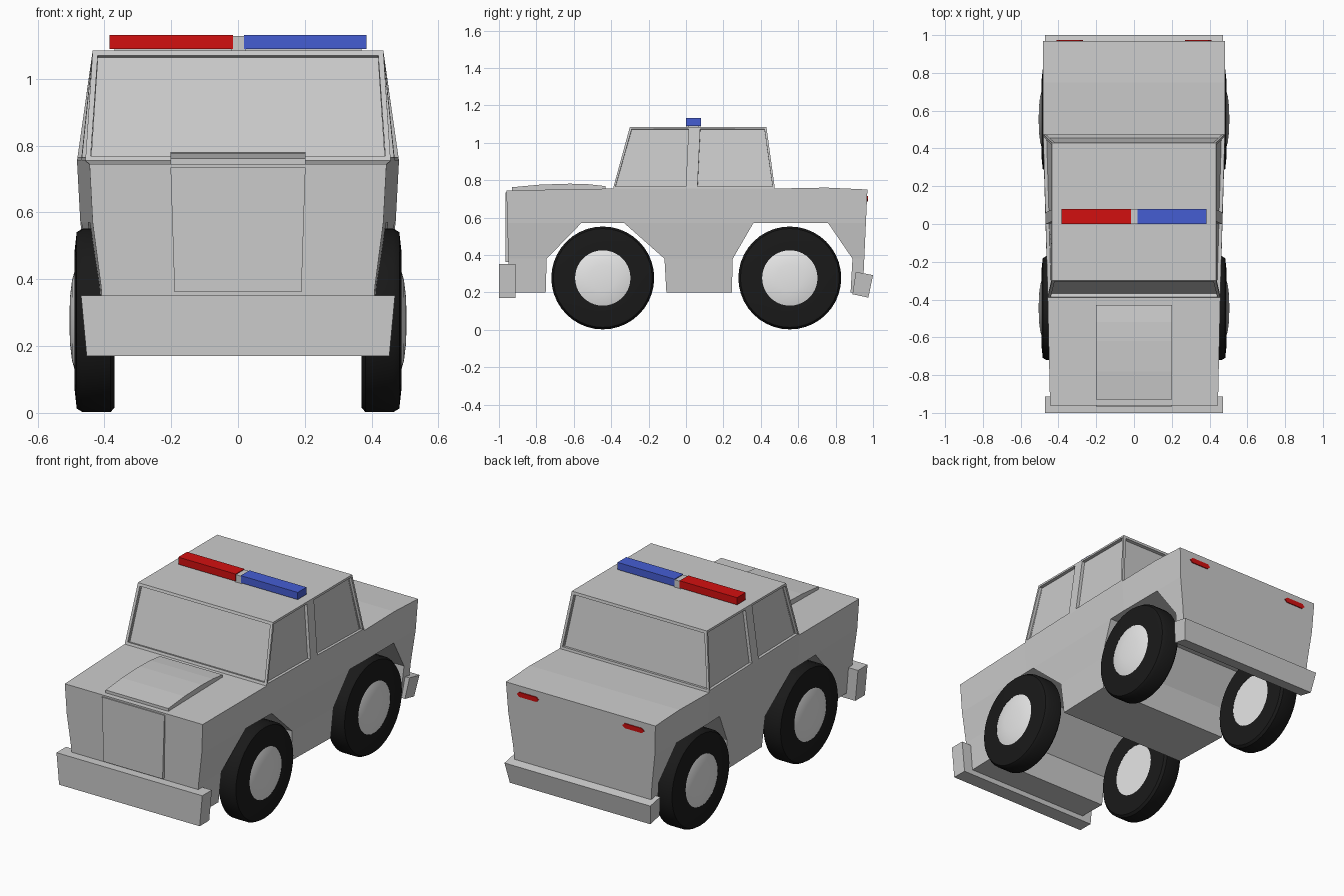
import bpy, bmesh, math
from mathutils import Vector

cube = bpy.data.objects.get("Cube")
if cube:
    bpy.data.objects.remove(cube, do_unlink=True)


def material(name, rgb):
    m = bpy.data.materials.new(name)
    m.use_nodes = True
    m.diffuse_color = (*rgb, 1)
    m.node_tree.nodes["Principled BSDF"].inputs["Base Color"].default_value = (*rgb, 1)
    return m


grey = material("body grey", (0.6, 0.6, 0.6))
silver = material("hub silver", (0.8, 0.8, 0.8))
black = material("tyre black", (0.01, 0.01, 0.01))
red = material("lamp red", (0.65, 0.005, 0.005))
blue = material("lamp blue", (0.06, 0.11, 0.65))


def finish(bm, name, mat, smooth=False):
    bmesh.ops.recalc_face_normals(bm, faces=bm.faces)
    mesh = bpy.data.meshes.new(name)
    bm.to_mesh(mesh)
    bm.free()
    mesh.materials.append(mat)
    ob = bpy.data.objects.new(name, mesh)
    bpy.context.collection.objects.link(ob)
    if smooth:
        bpy.ops.object.select_all(action="DESELECT")
        ob.select_set(True)
        bpy.context.view_layer.objects.active = ob
        bpy.ops.object.shade_smooth_by_angle(angle=math.radians(35))
    return ob


def prism(points, depth):
    """Solid from a closed outline, swept along the depth vector."""
    bm = bmesh.new()
    face = bm.faces.new([bm.verts.new(p) for p in points])
    out = bmesh.ops.extrude_face_region(bm, geom=[face])["geom"]
    bmesh.ops.translate(bm, vec=depth, verts=[v for v in out if isinstance(v, bmesh.types.BMVert)])
    return bm


def side_prism(outline, half):
    return prism([(-half, y, z) for y, z in outline], (2 * half, 0, 0))


def box(name, lo, hi, mat):
    bm = prism([(lo[0], lo[1], lo[2]), (hi[0], lo[1], lo[2]),
                (hi[0], hi[1], lo[2]), (lo[0], hi[1], lo[2])], (0, 0, hi[2] - lo[2]))
    return finish(bm, name, mat)


def lerp_table(table, t):
    for (a, u), (b, v) in zip(table, table[1:]):
        if t <= b:
            return u + (v - u) * max(0, (t - a) / (b - a))
    return table[-1][1]


def half_width(y, z):
    top = lerp_table([(-0.96, 0.445), (-0.39, 0.457), (0.475, 0.482), (0.97, 0.482)], y)
    return top - lerp_table([(0.2, 0.05), (0.38, 0.035), (0.57, 0.01), (0.755, 0)], z)


# Lower body: side outline with both wheel arches, then tapered in width
outline = [(-0.945, 0.2), (-0.96, 0.745), (-0.39, 0.755), (0.475, 0.755),
           (0.75, 0.76), (0.97, 0.75), (0.945, 0.2), (0.88, 0.2),
           (0.89, 0.38), (0.76, 0.57), (0.36, 0.57), (0.25, 0.38), (0.245, 0.2),
           (-0.105, 0.2), (-0.115, 0.38), (-0.33, 0.57), (-0.56, 0.57),
           (-0.745, 0.38), (-0.75, 0.2)]
bm = side_prism(outline, 1)
for axis, cuts in ((2, (0.38, 0.57)), (1, (-0.39, 0.05, 0.475))):
    for c in cuts:
        co, no = Vector(), Vector()
        co[axis], no[axis] = c, 1
        bmesh.ops.bisect_plane(bm, geom=bm.verts[:] + bm.edges[:] + bm.faces[:],
                               plane_co=co, plane_no=no, dist=1e-5)
for v in bm.verts:
    v.co.x *= half_width(v.co.y, v.co.z)
bmesh.ops.triangulate(bm, faces=[f for f in bm.faces if len(f.verts) > 4])
finish(bm, "lower_body", grey)

# Cabin: two rings joined by walls, with recessed windows between the pillars
bm = bmesh.new()
rings = []
for z, ys in ((0.755, (-0.39, 0.01, 0.05, 0.475)), (1.085, (-0.30, 0.025, 0.065, 0.43))):
    w = (lambda y: 0.435) if z > 1 else (lambda y: half_width(y, 0.755))
    rings.append([bm.verts.new((w(y), y, z)) for y in ys]
                 + [bm.verts.new((-w(y), y, z)) for y in reversed(ys)])
low, high = rings
walls = [bm.faces.new((low[i], low[(i + 1) % 8], high[(i + 1) % 8], high[i])) for i in range(8)]
bm.faces.new(high)
bmesh.ops.recalc_face_normals(bm, faces=bm.faces)
panes = [f for i, f in enumerate(walls) if i not in (1, 5)]
for f in panes:
    wide = abs(f.normal.y) > 0.5
    bmesh.ops.inset_individual(bm, faces=[f], thickness=0.022 if wide else 0.016, depth=0)
    bmesh.ops.inset_individual(bm, faces=[f], thickness=0.0005, depth=-0.018)
finish(bm, "cabin", grey)

# Bonnet panel and grille panel
finish(side_prism([(-0.93, 0.74), (-0.93, 0.762), (-0.78, 0.776), (-0.62, 0.781),
                   (-0.52, 0.778), (-0.43, 0.768), (-0.43, 0.74)], 0.202), "bonnet_panel", grey)
finish(prism([(-0.19, -0.966, 0.362), (0.19, -0.966, 0.362),
              (0.202, -0.966, 0.735), (-0.202, -0.966, 0.735)], (0, 0.02, 0)), "grille_panel", grey)

# Bumpers, a little narrower at the bottom
for name, section in (("front_bumper", [(-1, 0.17), (-1, 0.352), (-0.912, 0.352), (-0.912, 0.17)]),
                      ("rear_bumper", [(0.89, 0.19), (0.908, 0.31), (1, 0.292), (0.975, 0.172)])):
    bm = side_prism(section, 1)
    for v in bm.verts:
        v.co.x *= 0.47 if v.co.z > 0.25 else 0.453
    finish(bm, name, grey)

# Roof light bar
box("red_beacon", (-0.385, 0, 1.09), (-0.015, 0.08, 1.132), red)
box("blue_beacon", (0.018, 0, 1.09), (0.385, 0.08, 1.132), blue)
box("beacon_mount", (-0.02, 0.002, 1.08), (0.024, 0.078, 1.108), grey)
box("beacon_divider", (-0.015, 0.002, 1.1), (0.018, 0.078, 1.128), grey)
box("beacon_base", (-0.37, 0.01, 1.08), (0.37, 0.07, 1.092), grey)

# Tail lamps: thin plates with tapered ends
for side, label in ((1, "left"), (-1, "right")):
    shape = [(-0.07, 0), (-0.055, 0.014), (0.055, 0.014), (0.07, 0), (0.055, -0.014), (-0.055, -0.014)]
    finish(prism([(side * 0.34 + x, 0.964 + z * 0.045, 0.7 + z) for x, z in shape], (0, 0.009, 0)),
           label + "_tail_lamp", red)


def lathe(name, profile, side, y, mat):
    """Turn a (radius, x) profile around the axle."""
    bm = bmesh.new()
    verts = [bm.verts.new((side * x, y, 0.277 + r)) for r, x in profile]
    edges = [bm.edges.new(p) for p in zip(verts, verts[1:])]
    bmesh.ops.spin(bm, geom=verts + edges, cent=(0, y, 0.277), axis=(1, 0, 0),
                   angle=math.tau, steps=40, use_merge=True)
    bmesh.ops.remove_doubles(bm, verts=bm.verts, dist=1e-4)
    finish(bm, name, mat, smooth=True)


# Wheels
tyre = [(0.148, 0.37), (0.262, 0.37), (0.275, 0.382), (0.275, 0.465),
        (0.264, 0.483), (0.2, 0.49), (0.148, 0.49), (0.148, 0.37)]
hub = [(0, 0.371), (0.148, 0.371), (0.148, 0.489), (0.12, 0.497), (0.07, 0.503), (0, 0.505)]
for y, end in ((-0.445, "front"), (0.555, "rear")):
    for side, label in ((1, "left"), (-1, "right")):
        lathe(f"{end}_{label}_tyre", tyre, side, y, black)
        lathe(f"{end}_{label}_hub", hub, side, y, silver)
